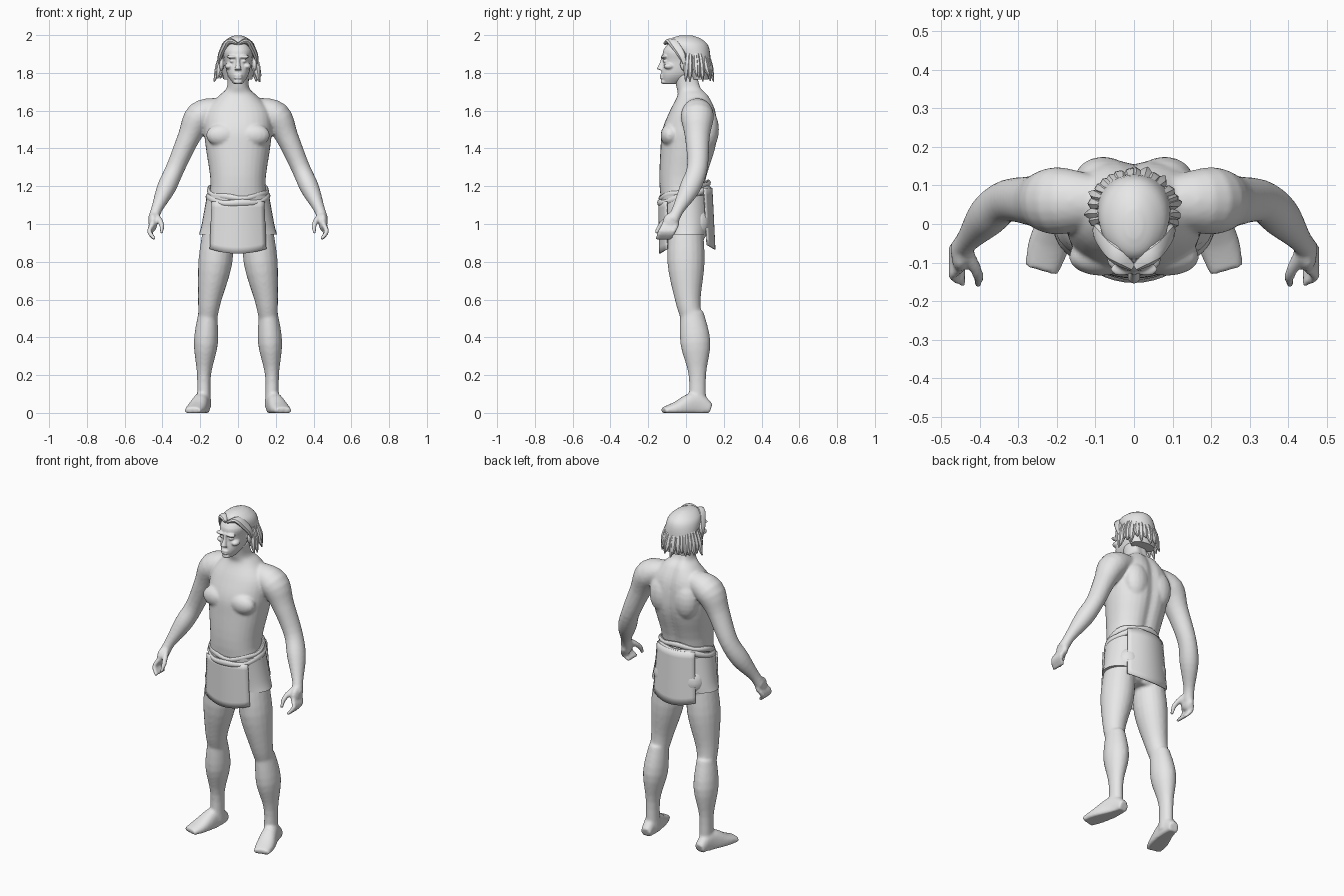
import bpy, bmesh, math, random
from mathutils import Vector, Matrix

cube = bpy.data.objects.get("Cube")
if cube:
    bpy.data.objects.remove(cube, do_unlink=True)
random.seed(4)
up, back = Vector((0, 0, 1)), Vector((0, 1, 0))
sides = (1, -1)

shade = .8
grey = bpy.data.materials.new("plain grey")
grey.use_nodes = True
grey.diffuse_color = (shade, shade, shade, 1)
grey.node_tree.nodes["Principled BSDF"].inputs["Base Color"].default_value = grey.diffuse_color


def spline(keys, steps=4):
    """Pass a smooth curve through a few key rings."""
    keys = [Vector(k) for k in keys]
    padded = [keys[0]] + keys + [keys[-1]]
    rings = []
    for a, b, c, d in zip(padded, padded[1:], padded[2:], padded[3:]):
        for i in range(steps):
            t = i / steps
            rings.append(b + (c - a) * (t / 2) + (a * 2 - b * 5 + c * 4 - d) * (t * t / 2)
                         + (b * 3 - a - c * 3 + d) * (t ** 3 / 2))
    return rings + [keys[-1]]


def loft(bm, rings, side=1, axis=None, ref=back, sections=20, power=1, closed=False, groove=0):
    """Skin elliptical rings (x, y, z, half width, half depth) along a path."""
    mids = [Vector((r[0] * side, r[1], r[2])) for r in rings]
    last, loops = len(rings) - 1, []
    for i, ring in enumerate(rings):
        if closed:
            along = mids[(i + 1) % len(mids)] - mids[i - 1]
        else:
            along = axis or mids[min(i + 1, last)] - mids[max(i - 1, 0)]
        u = ref.cross(along).normalized()
        v = along.cross(u).normalized()
        loop = []
        for k in range(sections):
            angle = math.tau * k / sections
            c, s = math.cos(angle), math.sin(angle)
            p = (mids[i] + u * ring[3] * math.copysign(abs(c) ** power, c)
                 + v * ring[4] * math.copysign(abs(s) ** power, s))
            if groove and s > 0:
                p.y -= groove * math.exp(-(p.x / .03) ** 2)
            p.z = max(p.z, 0)
            loop.append(bm.verts.new(p))
        loops.append(loop)
    pairs = list(zip(loops, loops[1:]))
    if closed:
        pairs.append((loops[-1], loops[0]))
    else:
        bm.faces.new(loops[0])
        bm.faces.new(loops[-1])
    for lo, hi in pairs:
        for k in range(sections):
            j = (k + 1) % sections
            bm.faces.new((lo[k], lo[j], hi[j], hi[k]))


def stack(bm, *rows, **options):
    """Upright form from rows of height, half width, front and rear."""
    keys = [(0, (front + rear) / 2, z, width, (rear - front) / 2) for z, width, front, rear in rows]
    loft(bm, spline(keys), axis=up, sections=32, **options)


def limb(bm, side, squash, *keys, sections=20):
    """Tapered limb from keys of x, y, z and radius."""
    loft(bm, spline([(*k, k[-1] * squash) for k in keys]), side, sections=sections)


def ball(bm, centre, radii):
    place = Matrix.Translation(centre) @ Matrix.Diagonal((*radii, 1))
    bmesh.ops.create_uvsphere(bm, u_segments=16, v_segments=10, radius=1, matrix=place)


def finish(bm, name, voxel=None, smooth=0, thickness=0):
    bmesh.ops.recalc_face_normals(bm, faces=bm.faces)
    mesh = bpy.data.meshes.new(name)
    bm.to_mesh(mesh)
    bm.free()
    mesh.materials.append(grey)
    part = bpy.data.objects.new(name, mesh)
    bpy.context.collection.objects.link(part)
    bpy.ops.object.select_all(action='DESELECT')
    part.select_set(True)
    bpy.context.view_layer.objects.active = part
    bpy.ops.object.shade_smooth_by_angle(angle=math.radians(40))
    if voxel:
        fuse = part.modifiers.new("fuse", 'REMESH')
        fuse.mode, fuse.voxel_size, fuse.use_smooth_shade = 'VOXEL', voxel, True
        soften = part.modifiers.new("soften", 'SMOOTH')
        soften.factor, soften.iterations = .5, smooth
    if thickness:
        part.modifiers.new("thickness", 'SOLIDIFY').thickness = thickness


# Torso and neck
body = bmesh.new()
stack(body, (.9, .12, -.07, .08), (1, .175, -.11, .12), (1.2, .145, -.14, .105),
      (1.4, .17, -.135, .16), (1.5, .18, -.125, .17), (1.6, .17, -.085, .16),
      (1.68, .1, -.045, .125), (1.72, .06, -.05, .09), (1.8, .055, -.07, .07),
      power=.9, groove=.016)

for side in sides:
    # Arm, palm, fingers and thumb
    limb(body, side, 1.1, (.1, .06, 1.61, .06), (.2, .06, 1.57, .08), (.26, .06, 1.46, .06),
         (.33, .06, 1.3, .05), (.38, .02, 1.19, .05), (.43, -.04, 1.08, .03), (.45, -.07, 1.02, .03))
    ball(body, (.45 * side, -.08, 1.01), (.024, .045, .05))
    for finger in range(4):
        y = -.115 + .023 * finger
        limb(body, side, 1, (.45, y, 1, .013), (.47, y - .02, .96, .013),
             (.44, y - .04, .92, .01), sections=10)
    limb(body, side, 1, (.43, -.08, 1.04, .018), (.405, -.13, 1, .015),
         (.405, -.16, .95, .01), sections=10)
    # Thigh, shin and foot
    limb(body, side, 1.1, (.1, 0, 1, .08), (.12, 0, .8, .09), (.15, .01, .6, .062), (.16, .03, .5, .05))
    limb(body, side, 1.25, (.16, .03, .53, .05), (.17, .05, .37, .064), (.18, .06, .2, .037),
         (.18, .06, .03, .038))
    foot = [(.18, .13, .02, .03, .03), (.19, .05, .04, .042, .07),
            (.22, -.05, .02, .053, .04), (.24, -.12, .01, .045, .02)]
    loft(body, spline(foot), side, ref=up, power=.85)
    # Chest, shoulder blade and buttock
    ball(body, (.085 * side, -.085, 1.47), (.085, .05, .06))
    ball(body, (.08 * side, .115, 1.5), (.075, .06, .11))
    ball(body, (.085 * side, .06, 1), (.08, .07, .09))
finish(body, "body", voxel=.008, smooth=5)

# Head, nose and lips
head = bmesh.new()
stack(head, (1.742, .025, -.12, -.04), (1.79, .056, -.13, .04), (1.86, .07, -.12, .1),
      (1.92, .078, -.12, .11), (1.98, .045, -.07, .06), power=.9)
limb(head, 1, 1.1, (0, -.12, 1.89, .01), (0, -.127, 1.855, .01), (0, -.137, 1.815, .018), sections=12)
for z in (1.774, 1.787):
    ball(head, (0, -.127, z), (.024, .013, .007))
ball(head, (0, -.117, 1.753), (.024, .018, .013))
# Brow, eye, cheek and ear
for side in sides:
    ball(head, (.032 * side, -.117, 1.885), (.03, .018, .009))
    ball(head, (.031 * side, -.11, 1.862), (.014, .013, .008))
    ball(head, (.048 * side, -.09, 1.835), (.022, .028, .016))
    ball(head, (.088 * side, -.01, 1.845), (.012, .022, .035))
finish(head, "head", voxel=.005, smooth=2)

# Swept-back hair cap
hair = bmesh.new()
stack(hair, (1.765, .075, .03, .12), (1.85, .093, -.015, .13), (1.94, .09, -.088, .12),
      (1.98, .058, -.08, .08), (1.997, .02, -.035, .035))
for side in sides:
    # Parted fringe from brow to temple
    limb(hair, side, 1.5, (.004, -.112, 1.955, .007), (.05, -.075, 1.965, .017),
         (.09, -.025, 1.9, .015), (.1, -.01, 1.85, .006), sections=8)
    # Loose locks from temple to nape
    for lock in range(9):
        angle = math.radians(-18 + 13 * lock + random.uniform(-4, 4))
        tip = 1.76 + random.uniform(-.01, .03)
        reach = random.uniform(.11, .128)
        keys = [(r * math.cos(angle), .035 + .92 * r * math.sin(angle), z, width)
                for r, z, width in ((.085, 1.9, .012), (.1, 1.83, .022), (reach, tip, .004))]
        limb(hair, side, .8, *keys, sections=7)
finish(hair, "hair")

# Short wrap around the hips
wrap = bmesh.new()
stack(wrap, (.945, .207, -.113, .122), (1, .192, -.12, .128), (1.15, .165, -.138, .12), power=.92)
finish(wrap, "hip_wrap")

# Rolled waistband: two tilted coils
for name, height, size, grow in (("upper_waist_roll", 1.177, .015, 0),
                                 ("lower_waist_roll", 1.147, .017, .006)):
    roll = bmesh.new()
    path = []
    for k in range(40):
        angle = math.tau * k / 40
        c, s = math.cos(angle), math.sin(angle)
        wave = .004 * math.sin(5 * angle + height * 90)
        path.append(((.153 + grow) * c, (.127 + grow) * s - .007, height + .038 * s + wave,
                     size * .75, size + wave / 2))
    loft(roll, path, ref=up, sections=10, closed=True)
    finish(roll, name)


# Hanging cloth panels
def flap(name, facing, top, bottom, width_top, width_low, depth_top, depth_low):
    bm = bmesh.new()
    bmesh.ops.create_grid(bm, x_segments=12, y_segments=8, size=1)
    for v in bm.verts:
        across, drop = v.co.x, (1 - v.co.y) / 2
        bow = across * across
        v.co = (across * (width_top + (width_low - width_top) * drop),
                facing * (depth_top + (depth_low - depth_top) * drop - .042 * bow),
                top + (bottom + .025 * bow - top) * drop)
    finish(bm, name, thickness=.006)


flap("front_flap", -1, 1.12, .843, .14, .15, .146, .143)
flap("back_flap", 1, 1.19, .865, .125, .14, .134, .15)
